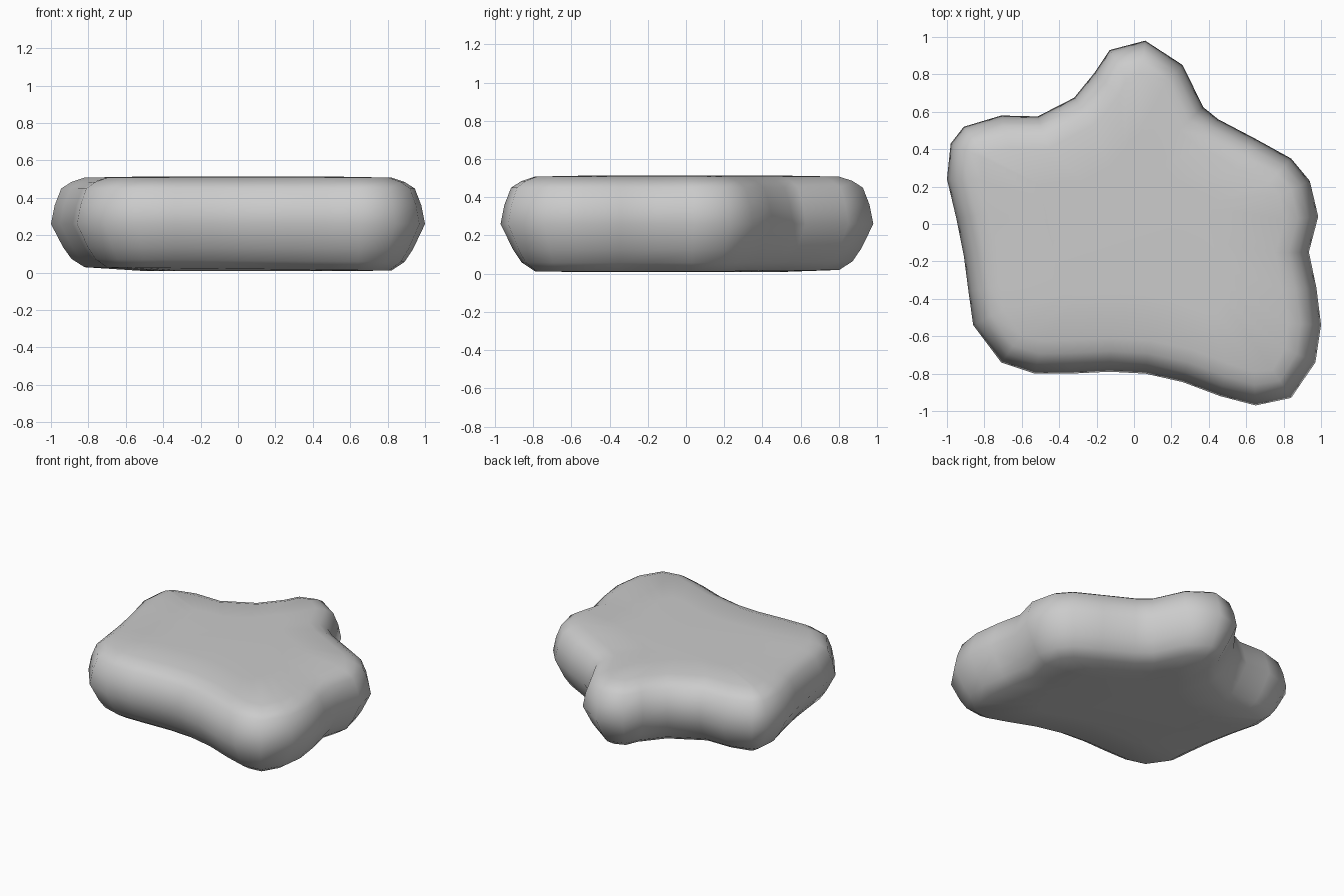
import bpy
import bmesh
from mathutils import Vector

if "Cube" in bpy.data.objects:
    bpy.data.objects.remove(bpy.data.objects["Cube"])

# Lumpy star-like outline seen from above, counter-clockwise from the back tip
outline = [Vector(p) for p in [
    (0.06, 0.98), (-0.13, 0.93), (-0.21, 0.81), (-0.32, 0.675), (-0.515, 0.575),
    (-0.71, 0.58), (-0.91, 0.52), (-0.98, 0.43), (-1.0, 0.24), (-0.95, 0.03),
    (-0.91, -0.17), (-0.885, -0.36), (-0.86, -0.54), (-0.71, -0.74), (-0.53, -0.80),
    (-0.34, -0.80), (-0.13, -0.79), (0.06, -0.80), (0.26, -0.845), (0.46, -0.92),
    (0.65, -0.97), (0.84, -0.93), (0.97, -0.74), (1.0, -0.54), (0.975, -0.34),
    (0.935, -0.15), (0.985, 0.04), (0.94, 0.23), (0.84, 0.35), (0.65, 0.455),
    (0.45, 0.56), (0.37, 0.625), (0.26, 0.85)]]

# Rounded edge section: (inset from outline, height)
section = [(0.18, 0.02), (0.11, 0.065), (0.065, 0.13), (0.0, 0.26),
           (0.02, 0.36), (0.055, 0.45), (0.11, 0.485), (0.18, 0.508)]


def inward(i):
    """Unit direction into the shape at outline point i."""
    n = len(outline)
    a = (outline[i] - outline[i - 1]).normalized()
    b = (outline[(i + 1) % n] - outline[i]).normalized()
    t = (a + b).normalized()
    return Vector((-t.y, t.x))


def smooth_directions():
    d = [inward(i) for i in range(len(outline))]
    return [(d[i - 1] + 2 * d[i] + d[(i + 1) % len(d)]).normalized() for i in range(len(d))]


# Cushion body: stacked inset rings, capped above and below
bm = bmesh.new()
dirs = smooth_directions()
rings = []
for inset, z in section:
    ring = []
    for p, d in zip(outline, dirs):
        q = p + d * inset
        tilt = (0.26 - z) / 0.26 * -0.012 * q.x if z < 0.26 else 0.0
        ring.append(bm.verts.new((q.x, q.y, z + tilt)))
    rings.append(ring)
n = len(outline)
for lower, upper in zip(rings, rings[1:]):
    for i in range(n):
        j = (i + 1) % n
        bm.faces.new((lower[i], lower[j], upper[j], upper[i]))
caps = [bm.faces.new(rings[0][::-1]), bm.faces.new(rings[-1])]

# Gently crowned faces: an inner ring lifted outwards on each cap
for ring, cap, z in ((rings[0], caps[0], 0.008), (rings[-1], caps[1], 0.514)):
    bmesh.ops.delete(bm, geom=[cap], context='FACES_ONLY')
    inner = [bm.verts.new((v.co.x * 0.6, v.co.y * 0.6 - 0.01, z)) for v in ring]
    for i in range(n):
        j = (i + 1) % n
        bm.faces.new((ring[i], ring[j], inner[j], inner[i]))
    bm.faces.new(inner)
bmesh.ops.recalc_face_normals(bm, faces=bm.faces)

mesh = bpy.data.meshes.new("cushion_body")
bm.to_mesh(mesh)
bm.free()
for poly in mesh.polygons:
    poly.use_smooth = True
body = bpy.data.objects.new("cushion_body", mesh)
bpy.context.collection.objects.link(body)
